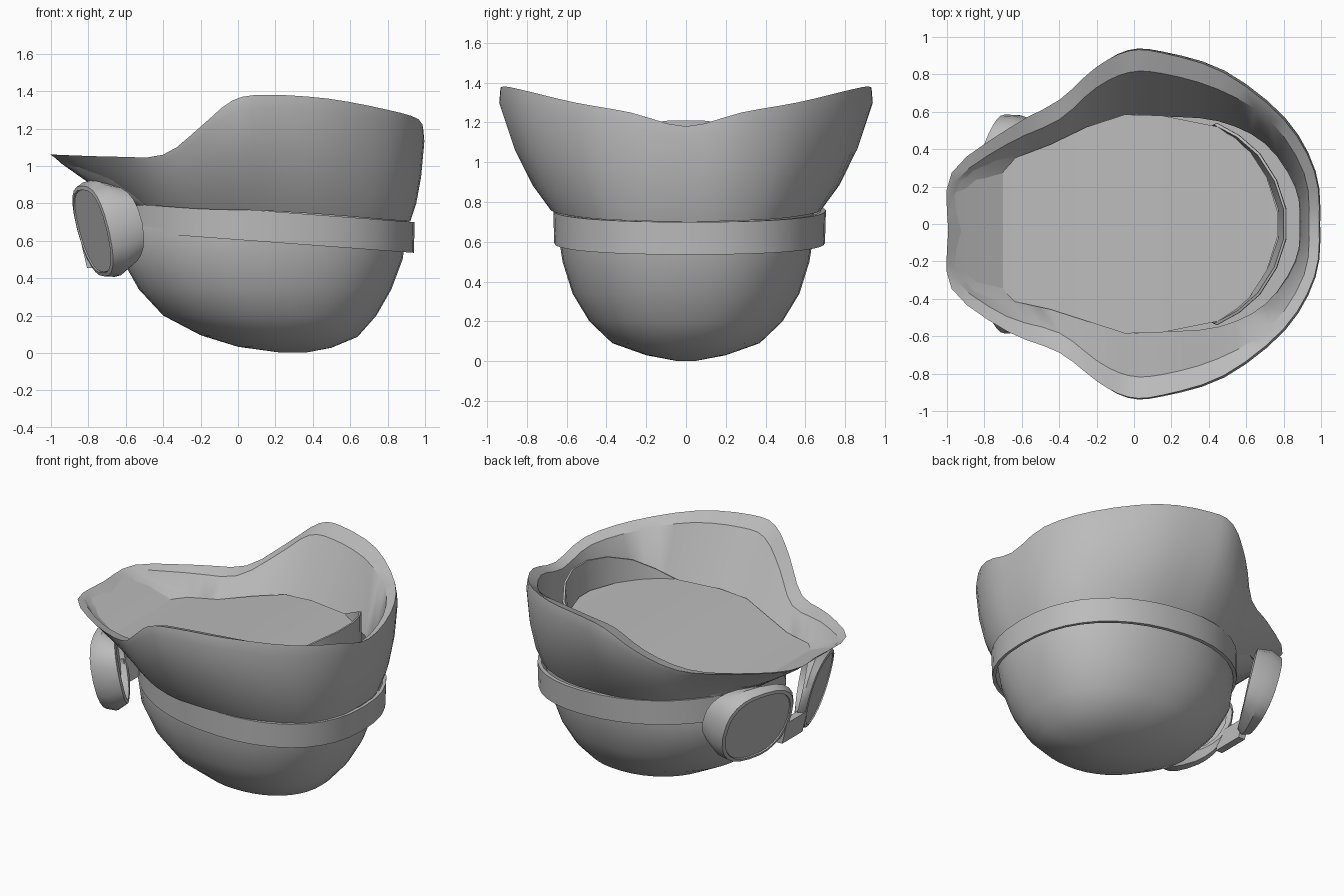
import bpy, bmesh, math
from mathutils import Vector

cube = bpy.data.objects.get("Cube")
if cube:
    bpy.data.objects.remove(cube, do_unlink=True)

grey = bpy.data.materials.new("plain_grey")
grey.diffuse_color = (0.5, 0.5, 0.5, 1)
grey.use_nodes = True
grey.node_tree.nodes["Principled BSDF"].inputs["Base Color"].default_value = (0.5, 0.5, 0.5, 1)
grey.node_tree.nodes["Principled BSDF"].inputs["Roughness"].default_value = 0.8


def finish(name, bm, angle=35):
    """Turn a bmesh into a named, shaded object."""
    bmesh.ops.recalc_face_normals(bm, faces=bm.faces[:])
    mesh = bpy.data.meshes.new(name)
    bm.to_mesh(mesh)
    bm.free()
    mesh.materials.append(grey)
    ob = bpy.data.objects.new(name, mesh)
    bpy.context.collection.objects.link(ob)
    bpy.ops.object.select_all(action='DESELECT')
    ob.select_set(True)
    bpy.context.view_layer.objects.active = ob
    bpy.ops.object.shade_smooth_by_angle(angle=math.radians(angle))


def loft(name, rings, caps=False, wrap=False, angle=35):
    """Skin closed rings of equal point count."""
    bm = bmesh.new()
    vs = [[bm.verts.new(p) for p in r] for r in rings]
    pairs = list(zip(vs, vs[1:])) + ([(vs[-1], vs[0])] if wrap else [])
    n = len(rings[0])
    for a, b in pairs:
        for i in range(n):
            j = (i + 1) % n
            bm.faces.new((a[i], a[j], b[j], b[i]))
    if caps:
        bm.faces.new(vs[0])
        bm.faces.new(vs[-1])
    finish(name, bm, angle)


def skew(x):
    """Slight sideways drift of the visor end."""
    return .08 * min(0, max(x + .25, -.45))


def mirrored_loop(half, steps=3):
    """Mirror a half outline across y and smooth it as a closed spline."""
    pts = [Vector(p) for p in half]
    pts += [Vector((p.x, -p.y, p.z)) for p in reversed(pts[1:-1])]
    n, out = len(pts), []
    for i in range(n):
        a, b, c, d = (pts[(i + k) % n] for k in (-1, 0, 1, 2))
        for s in range(steps):
            t = s / steps
            p = 0.5 * (2 * b + (c - a) * t + (2 * a - 5 * b + 4 * c - d) * t * t
                       + (3 * b - a - 3 * c + d) * t ** 3)
            out.append(Vector((p.x, p.y + skew(p.x), p.z)))
    return out


# Flared brim: outer base, rim, flat inner lip and inner foot
base = [(-.6, 0, .77), (-.58, .2, .78), (-.5, .38, .79), (-.35, .52, .78), (-.2, .61, .77),
        (-.03, .665, .765), (.15, .68, .76), (.47, .63, .74), (.77, .45, .715), (.9, .22, .705), (.92, 0, .7)]
rim = [(-.993, 0, 1.06), (-.975, .31, 1.06), (-.67, .545, 1.05), (-.4, .675, 1.06), (-.2, .84, 1.21),
       (-.03, .925, 1.35), (.15, .915, 1.38), (.48, .81, 1.36), (.8, .56, 1.30), (.965, .28, 1.25), (.99, 0, 1.18)]
lip = [(-.975, 0, 1.045), (-.955, .26, 1.045), (-.68, .46, 1.025), (-.4, .57, 1.03), (-.2, .73, 1.17),
       (-.03, .81, 1.31), (.15, .805, 1.335), (.45, .72, 1.32), (.73, .55, 1.26), (.91, .27, 1.215), (.935, 0, 1.15)]
foot = [(-.94, 0, 1.01), (-.9, .26, .99), (-.67, .365, .89), (-.45, .43, .88), (-.25, .51, .9),
        (-.05, .58, .92), (.15, .575, .93), (.45, .55, .93), (.7, .43, .92), (.86, .2, .88), (.885, 0, .86)]


def between(t, bulge):
    """Outer ring between base and rim, swelling away from the visor."""
    out = []
    for i, (a, b) in enumerate(zip(base, rim)):
        p = Vector(a).lerp(Vector(b), t)
        k = bulge * min(1, max(0, (i - 2) / 3))
        out.append((.1 + (p.x - .1) * (1 + k * .4), p.y * (1 + k), p.z))
    return out


loft("brim", [mirrored_loop(h) for h in
              (base, between(.2, .055), between(.5, .07), between(.88, .04), rim, lip, foot)], wrap=True)

# Crown bowl, stacked ovals: z, back x, front x, half width
rows = [(.002, .22, .36, .05), (.03, 0, .5, .2), (.09, -.2, .64, .37), (.2, -.4, .74, .485),
        (.34, -.53, .82, .57), (.5, -.62, .88, .62), (.66, -.64, .905, .645), (.78, -.6, .9, .64)]


def oval(x0, x1, half, zf, shift=0, n=40):
    """Oval ring, fuller at the +x end."""
    out = []
    for i in range(n):
        a = math.tau * i / n
        c, s = math.cos(a), math.sin(a)
        if c > 0:
            c, s = c ** .87, math.copysign(abs(s) ** .87, s)
        x = (x0 + x1) / 2 + (x1 - x0) / 2 * c
        out.append((x, half * s + shift, zf(x)))
    return out


loft("crown_bowl", [oval(a, b, h, lambda x, z=z: z + .01 * (.3 - x) * (z < .1)) for z, a, b, h in rows],
     caps=True, angle=50)


# Tilted strap round the bowl
def strap_top(x):
    return .77 - .075 * x


def strap_low(x):
    return .605 - .074 * x


loft("strap", [oval(-.635, .94, .68, strap_low, .018), oval(-.635, .945, .685, strap_top, .018),
               oval(-.615, .925, .66, strap_top, .018), oval(-.615, .92, .655, strap_low, .018)], wrap=True)

# Inner floor with the upturned visor end
spine = [(-.985, .24, 1.045), (-.9, .28, .995), (-.7, .365, .895), (-.45, .44, .905), (-.25, .52, .945),
         (-.05, .585, .985), (.15, .58, 1.0), (.45, .52, 1.01), (.6, .42, 1.01), (.71, .25, 1.015), (.77, .06, 1.02)]
bm = bmesh.new()
pairs = [(bm.verts.new((x, skew(x) - y, z)), bm.verts.new((x, skew(x) + y, z))) for x, y, z in spine]
for (a, b), (c, d) in zip(pairs, pairs[1:]):
    bm.faces.new((a, c, d, b))
finish("inner_floor", bm, 20)

# Upright crescent behind the floor
arc = [(.43, .53, 1.0), (.55, .465, 1.07), (.66, .37, 1.14), (.75, .23, 1.19), (.8, .08, 1.21)]
arc += [(x, -y, z) for x, y, z in reversed(arc)]
bm = bmesh.new()
cols = [(bm.verts.new((x - .03, y * .98, .9)), bm.verts.new((x, y, z)),
         bm.verts.new((x + .012, y * 1.02, z)), bm.verts.new((x + .015, y * 1.02, .88))) for x, y, z in arc]
for p, q in zip(cols, cols[1:]):
    for k in range(4):
        m = (k + 1) % 4
        bm.faces.new((p[k], p[m], q[m], q[k]))
bm.faces.new(cols[0])
bm.faces.new(cols[-1])
finish("crown_crescent", bm)


# Goggles: a pair of framed lenses, deeper towards the outer side
def goggle(side, name):
    centre = Vector((-.76, .33 * side, .655))
    across = Vector((.32, .95 * side, 0))
    up = Vector((-.24, 0, .97))
    normal = Vector((-.92, .31 * side, -.23))

    def ring(wide, tall, depth, rake=0, n=24):
        out = []
        for i in range(n):
            a = math.tau * i / n
            c, s = math.cos(a), math.sin(a)
            u = math.copysign(abs(c) ** .75, c) * (1 - .15 * max(0, -s))   # narrower at the bottom
            v = math.copysign(abs(s) ** .75, s)
            out.append(centre + across * (.275 * wide * u) + up * (.26 * tall * v)
                       + normal * (depth - rake * (1 + u)))
        return out

    loft("goggle_frame_" + name, [ring(.88, .88, 0), ring(.88, .88, .02), ring(.96, .96, .015),
                                  ring(1.04, 1.02, -.015, .025), ring(1.05, .86, -.03, .07),
                                  ring(.9, .78, -.03, .07)], wrap=True)
    loft("goggle_lens_" + name, [ring(.9, .9, 0), ring(.87, .87, .012)], caps=True)


goggle(1, "back")
goggle(-1, "front")

# Low nose bridge joining the lenses
bm = bmesh.new()
bmesh.ops.create_cube(bm, size=1)
for v in bm.verts:
    v.co = Vector((-.8 + v.co.x * .05 - .24 * v.co.z * .15, v.co.y * .22, .53 + v.co.z * .15))
finish("goggle_bridge", bm)
